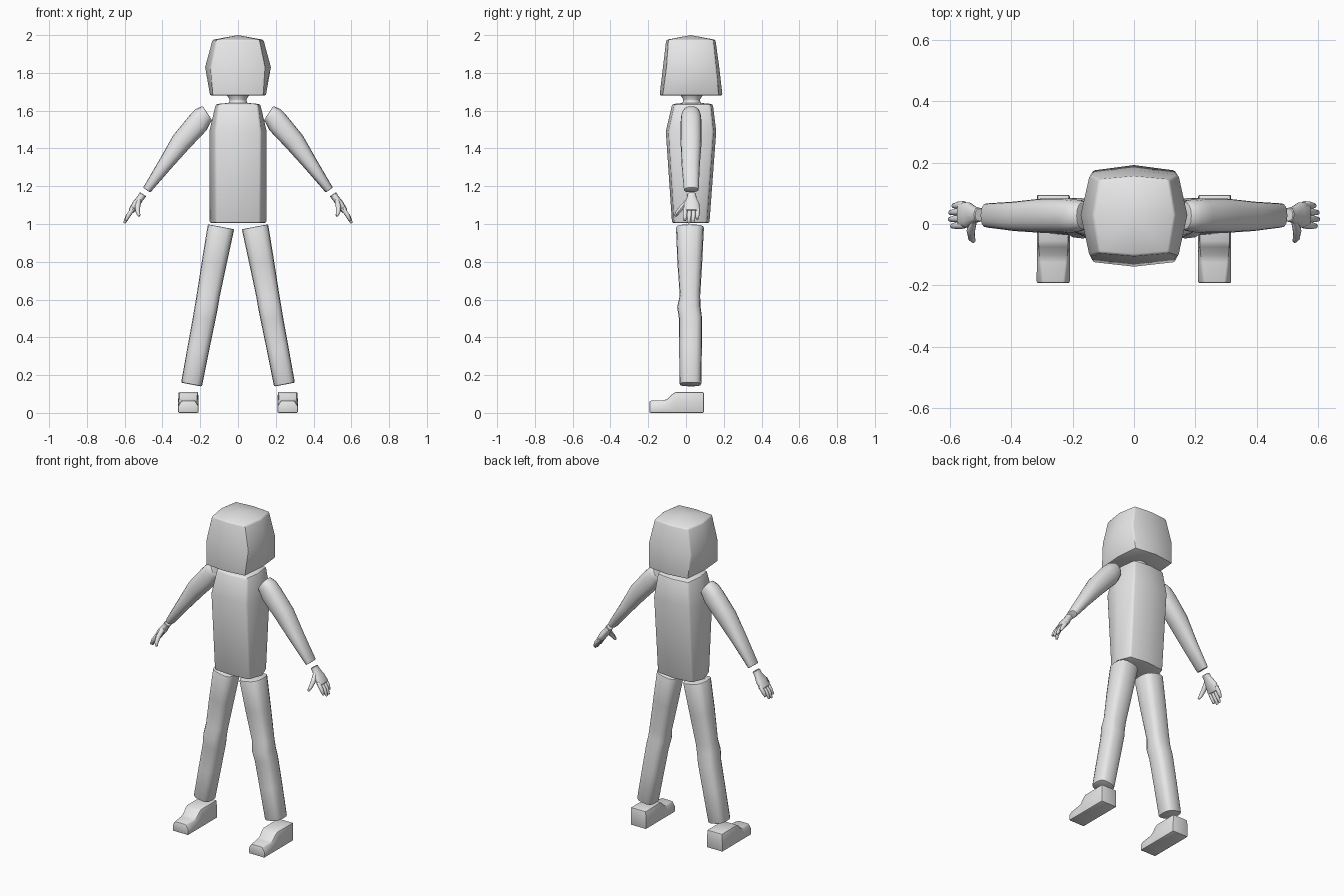
import bpy, bmesh, math
from mathutils import Vector

if "Cube" in bpy.data.objects:
    bpy.data.objects.remove(bpy.data.objects["Cube"], do_unlink=True)

grey = bpy.data.materials.new("light_grey")
grey.use_nodes = True
grey.diffuse_color = (0.8, 0.8, 0.8, 1)
grey.node_tree.nodes["Principled BSDF"].inputs["Base Color"].default_value = (0.8, 0.8, 0.8, 1)


def loft(bm, rings, start=None, end=None):
    """Skin closed rings of points; cap with a face or a fan to a point."""
    loops = [[bm.verts.new(p) for p in ring] for ring in rings]
    n = len(loops[0])
    for a, b in zip(loops, loops[1:]):
        for i in range(n):
            j = (i + 1) % n
            bm.faces.new((a[i], a[j], b[j], b[i]))
    for loop, tip in ((loops[0], start), (loops[-1], end)):
        if tip is None:
            bm.faces.new(loop)
        else:
            v = bm.verts.new(tip)
            for i in range(n):
                bm.faces.new((loop[i], loop[(i + 1) % n], v))


def finish(name, bm, bevel, segments=2):
    """Round the hard edges and make a smooth-shaded object."""
    bmesh.ops.recalc_face_normals(bm, faces=bm.faces[:])
    hard = [e for e in bm.edges if e.calc_face_angle(0) > math.radians(38)]
    bmesh.ops.bevel(bm, geom=hard, offset=bevel, segments=segments,
                    profile=0.5, affect='EDGES', clamp_overlap=True)
    mesh = bpy.data.meshes.new(name)
    bm.to_mesh(mesh)
    bm.free()
    mesh.materials.append(grey)
    ob = bpy.data.objects.new(name, mesh)
    bpy.context.collection.objects.link(ob)
    bpy.ops.object.select_all(action='DESELECT')
    ob.select_set(True)
    bpy.context.view_layer.objects.active = ob
    bpy.ops.object.shade_smooth_by_angle(angle=math.radians(35))


def block_ring(z, corner, side, front, front_mid, back, back_mid):
    """Box section whose four sides bulge at the middle."""
    mid_y = 0.03
    return [(0, front_mid, z), (corner, front, z), (side, mid_y, z), (corner, back, z),
            (0, back_mid, z), (-corner, back, z), (-side, mid_y, z), (-corner, front, z)]


def tube(bm, mirror, stations, sides=16, power=0.85):
    """Limb along stations of (x, y, z, half thickness, half depth)."""
    pts = [Vector(s[:3]) for s in stations]
    rings = []
    for i, s in enumerate(stations):
        t = (pts[min(i + 1, len(pts) - 1)] - pts[max(i - 1, 0)]).normalized()
        u = t.cross(Vector((0, 1, 0))).normalized()
        v = u.cross(t)
        ring = []
        for k in range(sides):
            a = 2 * math.pi * k / sides
            c, d = math.cos(a), math.sin(a)
            p = (pts[i] + u * s[3] * math.copysign(abs(c) ** power, c)
                 + v * s[4] * math.copysign(abs(d) ** power, d))
            ring.append((p.x * mirror, p.y, p.z))
        rings.append(ring)
    loft(bm, rings)


# Head
bm = bmesh.new()
loft(bm, [block_ring(1.68, .135, .148, -.125, -.14, .175, .193),
          block_ring(1.83, .145, .174, -.105, -.122, .160, .176),
          block_ring(1.975, .115, .135, -.095, -.105, .145, .156)],
     start=(0, .03, 1.68), end=(0, .025, 2.0))
finish("head", bm, .008)

# Neck
bm = bmesh.new()
tube(bm, 1, [(0, .03, 1.62, .065, .065), (0, .03, 1.65, .045, .045),
             (0, .03, 1.66, .045, .045), (0, .03, 1.69, .065, .065)], power=1)
finish("neck", bm, .002, 1)

# Torso
bm = bmesh.new()
loft(bm, [block_ring(1.005, .118, .150, -.062, -.074, .110, .124),
          block_ring(1.49, .122, .152, -.092, -.107, .145, .160),
          block_ring(1.635, .105, .118, -.060, -.073, .130, .142)],
     start=(0, .03, 1.005), end=(0, .03, 1.645))
finish("torso", bm, .010)

for side, s in (("left", 1), ("right", -1)):
    # Arm with a full upper half and a thin wrist
    bm = bmesh.new()
    tube(bm, s, [(.162, .027, 1.587, .045, .045), (.185, .027, 1.572, .053, .052),
                 (.212, .027, 1.535, .060, .056), (.300, .027, 1.435, .055, .056),
                 (.390, .025, 1.310, .038, .048), (.483, .028, 1.180, .023, .039)])
    finish(side + "_arm", bm, .004)

    # Hand: palm, four fingers, thumb
    bm = bmesh.new()
    tube(bm, s, [(.503, .030, 1.158, .021, .023), (.517, .030, 1.137, .018, .026),
                 (.540, .030, 1.105, .021, .042), (.567, .030, 1.066, .015, .042)], 12)
    for k, length in enumerate((.85, 1, .97, .75)):
        y = -.003 + .022 * k
        tube(bm, s, [(.553, y, 1.085, .013, .012),
                     (.553 + .030 * length, y - .002, 1.085 - .043 * length, .012, .012),
                     (.553 + .049 * length, y - .004, 1.085 - .080 * length, .007, .008)], 8)
    tube(bm, s, [(.525, .015, 1.125, .014, .016), (.532, -.022, 1.088, .014, .014),
                 (.530, -.046, 1.060, .011, .012), (.522, -.056, 1.042, .007, .008)], 8)
    finish(side + "_hand", bm, .003, 1)

    # Leg with a slight knee
    bm = bmesh.new()
    tube(bm, s, [(.090, .021, .985, .071, .074), (.125, .020, .800, .066, .066),
                 (.158, .021, .620, .061, .054), (.168, .015, .560, .061, .062),
                 (.179, .024, .500, .060, .061), (.210, .024, .340, .058, .060),
                 (.246, .023, .150, .056, .058)], power=0.7)
    finish(side + "_leg", bm, .006)

    # Foot: heel block stepping down to a narrower toe
    bm = bmesh.new()
    x, half = .263 * s, .054
    rings = []
    for y, top, top_half in ((.095, .11, .052), (-.055, .11, .050), (-.075, .098, .049),
                             (-.10, .072, .047), (-.125, .066, .045), (-.193, .064, .036)):
        rings.append([(x - half, y, 0), (x + half, y, 0), (x + half, y, top * .55),
                      (x + top_half, y, top), (x - top_half, y, top), (x - half, y, top * .55)])
    loft(bm, rings)
    finish(side + "_foot", bm, .006)
